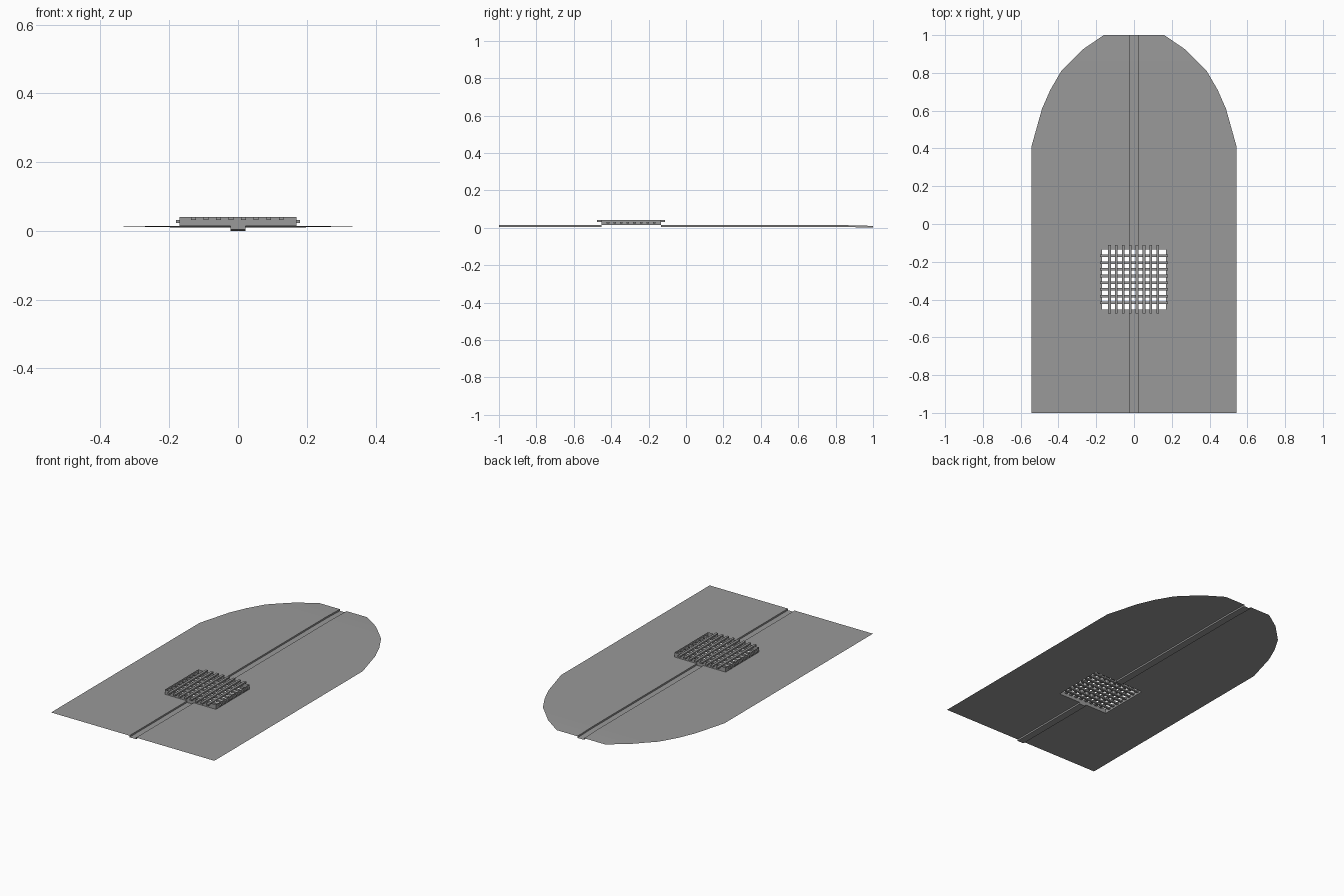
import bpy
import bmesh

cube = bpy.data.objects.get("Cube")
if cube:
    bpy.data.objects.remove(cube)

GREY = (0.32, 0.32, 0.32, 1)
grey = bpy.data.materials.new("mid_grey")
grey.use_nodes = True
grey.diffuse_color = GREY
grey.node_tree.nodes["Principled BSDF"].inputs["Base Color"].default_value = GREY


def make_object(name, bm):
    mesh = bpy.data.meshes.new(name)
    bmesh.ops.remove_doubles(bm, verts=bm.verts, dist=0.00001)
    bm.to_mesh(mesh)
    bm.free()
    mesh.materials.append(grey)
    obj = bpy.data.objects.new(name, mesh)
    bpy.context.scene.collection.objects.link(obj)
    return obj


def quad(bm, *points):
    bm.faces.new([bm.verts.new(p) for p in points])


def box(bm, low, high):
    made = bmesh.ops.create_cube(bm, size=1)["verts"]
    for v in made:
        v.co = [(a + b) / 2 + c * (b - a) for a, b, c in zip(low, high, v.co)]


TOP = 0.0135
GUTTER = 0.022
DEPTH = 0.0098
HOLE_X, HOLE_FRONT, HOLE_BACK = 0.17, -0.452, -0.134

# Outline rows of the sheet: y, half width, height
rows = [(-1, 0.543, TOP), (HOLE_FRONT, 0.543, TOP), (HOLE_BACK, 0.543, TOP),
        (0.41, 0.543, TOP), (0.61, 0.487, TOP), (0.71, 0.443, TOP),
        (0.81, 0.385, TOP), (0.86, 0.335, TOP), (0.925, 0.27, 0.012),
        (1, 0.16, DEPTH)]

# Thin sheet with a sunken gutter, both open under the grate
sheet = bmesh.new()
gutter = bmesh.new()
for (y0, w0, z0), (y1, w1, z1) in zip(rows, rows[1:]):
    over_hole = y0 == HOLE_FRONT
    inner = HOLE_X if over_hole else GUTTER
    quad(sheet, (inner, y0, z0), (w0, y0, z0), (w1, y1, z1), (inner, y1, z1))
    quad(sheet, (-w0, y0, z0), (-inner, y0, z0), (-inner, y1, z1), (-w1, y1, z1))
    if not over_hole:
        g, f0, f1 = GUTTER, z0 - DEPTH, z1 - DEPTH
        quad(gutter, (-g, y0, f0), (g, y0, f0), (g, y1, f1), (-g, y1, f1))
        quad(gutter, (-g, y0, z0), (-g, y0, f0), (-g, y1, f1), (-g, y1, z1))
        quad(gutter, (g, y0, f0), (g, y0, z0), (g, y1, z1), (g, y1, f1))
make_object("ground_sheet", sheet)
make_object("gutter", gutter)

# Thin upright walls around the opening, closing off the gutter ends
frame = bmesh.new()
corners = [(-HOLE_X, HOLE_FRONT), (HOLE_X, HOLE_FRONT),
           (HOLE_X, HOLE_BACK), (-HOLE_X, HOLE_BACK)]
for i, (xa, ya) in enumerate(corners):
    xb, yb = corners[(i + 1) % 4]
    quad(frame, (xa, ya, TOP), (xb, yb, TOP), (xb, yb, 0.041), (xa, ya, 0.041))
for y, g in ((HOLE_FRONT, GUTTER), (HOLE_BACK, -GUTTER)):
    quad(frame, (-g, y, TOP - DEPTH), (g, y, TOP - DEPTH), (g, y, TOP), (-g, y, TOP))
make_object("grate_frame", frame)

# Two crossed layers of bars poking through the walls
long_bars = bmesh.new()
cross_bars = bmesh.new()
mid_y = (HOLE_FRONT + HOLE_BACK) / 2
for i in range(8):
    x = (i - 3.5) * 0.0365 - 0.002
    box(long_bars, (x - 0.007, mid_y - 0.182, 0.032), (x + 0.007, mid_y + 0.182, 0.041))
    y = mid_y + (i - 3.5) * 0.0355
    box(cross_bars, (-0.18, y - 0.007, 0.023), (0.18, y + 0.007, 0.032))
make_object("long_bars", long_bars)
make_object("cross_bars", cross_bars)
